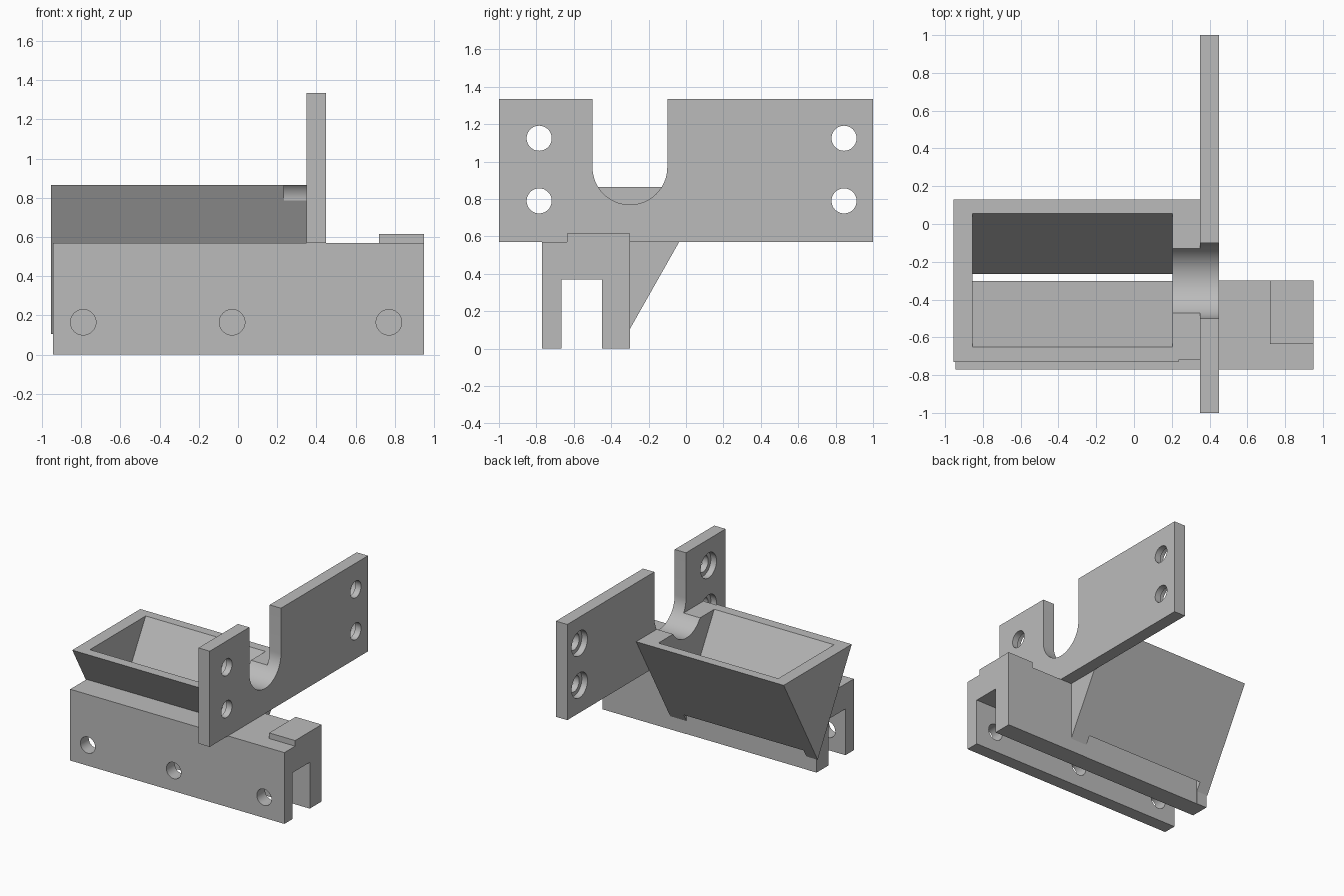
import bpy
import bmesh
import math
from mathutils import Matrix, Vector

cube = bpy.data.objects.get("Cube")
if cube:
    bpy.data.objects.remove(cube, do_unlink=True)

grey = bpy.data.materials.new("plain grey")
grey.use_nodes = True
grey.diffuse_color = (0.5, 0.5, 0.5, 1)
grey.node_tree.nodes["Principled BSDF"].inputs["Base Color"].default_value = grey.diffuse_color


def add_object(name, bm):
    bmesh.ops.recalc_face_normals(bm, faces=bm.faces[:])
    mesh = bpy.data.meshes.new(name)
    bm.to_mesh(mesh)
    bm.free()
    mesh.materials.append(grey)
    obj = bpy.data.objects.new(name, mesh)
    bpy.context.collection.objects.link(obj)
    return obj


def extrude_x(name, profile, x0, x1):
    """Solid with a (y, z) profile running from x0 to x1."""
    bm = bmesh.new()
    face = bm.faces.new([bm.verts.new((x0, y, z)) for y, z in profile])
    grown = bmesh.ops.extrude_face_region(bm, geom=[face])["geom"]
    verts = [v for v in grown if isinstance(v, bmesh.types.BMVert)]
    bmesh.ops.translate(bm, verts=verts, vec=(x1 - x0, 0, 0))
    return add_object(name, bm)


def box(name, x0, x1, y0, y1, z0, z1):
    return extrude_x(name, [(y0, z0), (y1, z0), (y1, z1), (y0, z1)], x0, x1)


def cylinder(name, centre, radius, length, axis):
    bm = bmesh.new()
    turn = Vector((0, 0, 1)).rotation_difference(Vector(axis)).to_matrix().to_4x4()
    bmesh.ops.create_cone(bm, cap_ends=True, segments=48, radius1=radius, radius2=radius,
                          depth=length, matrix=Matrix.Translation(centre) @ turn)
    return add_object(name, bm)


def combine(target, others, operation="DIFFERENCE"):
    for other in others:
        mod = target.modifiers.new(other.name, "BOOLEAN")
        mod.operation = operation
        mod.solver = "EXACT"
        mod.object = other
    graph = bpy.context.evaluated_depsgraph_get()
    mesh = bpy.data.meshes.new_from_object(target.evaluated_get(graph))
    target.modifiers.clear()
    target.data = mesh


X, Y = (1, 0, 0), (0, 1, 0)
MID = -0.30            # centre line of hopper and notch, back of the clamp
TOP, DECK = 0.865, 0.57
helpers = []

# Clamp block straddling a rail, with a locating pad on top
clamp = extrude_x("clamp_block", [(-0.77, 0), (-0.665, 0), (-0.665, 0.37), (-0.45, 0.37),
                                  (-0.45, 0), (MID, 0), (MID, DECK), (-0.77, DECK)], -0.945, 0.95)
pad = box("locating_pad", 0.72, 0.95, -0.635, MID, DECK, 0.615)

# V-shaped hopper
hopper = extrude_x("hopper", [(-0.73, TOP), (MID, 0.105), (0.13, TOP)], -0.955, 0.35)

# Upright mounting plate
plate = box("mounting_plate", 0.35, 0.45, -1, 1, DECK, 1.335)

# Hopper cavity with a drop slot at the bottom
cavity = extrude_x("cavity_cutter", [(-0.65, 1), (-0.65, TOP), (MID - 0.002, 0.255),
                                     (MID - 0.002, -0.1), (-0.265, -0.1), (-0.265, 0.31),
                                     (0.055, TOP), (0.055, 1)], -0.855, 0.205)

# Round-bottomed notch through the plate and hopper end wall
arc = [math.pi + math.pi * i / 32 for i in range(33)]
notch_profile = [(MID + 0.2 * math.cos(a), 0.97 + 0.2 * math.sin(a)) for a in arc]
notch = extrude_x("notch_cutter", notch_profile + [(-0.1, 1.5), (-0.5, 1.5)], 0.1, 0.6)

# Plate screw holes with counterbores on the hopper side
bolts, bores = [], []
for y in (-0.785, 0.845):
    for z in (0.79, 1.125):
        bolts.append(cylinder("bolt_cutter", (0.4, y, z), 0.067, 0.4, X))
        bores.append(cylinder("bore_cutter", (0.3175, y, z), 0.1, 0.165, X))

# Clamp screw holes through the front leg only
screws = [cylinder("screw_cutter", (x, -0.72, 0.165), 0.065, 0.2, Y) for x in (-0.79, -0.03, 0.77)]

# Hopper is trimmed where the clamp passes through it
trim = box("trim_cutter", -0.945, 0.95, -0.77, MID, -0.1, DECK)

combine(hopper, [trim, cavity, notch] + bores)
combine(clamp, [cavity] + screws)
combine(plate, [notch] + bolts + bores)

helpers = [cavity, notch, trim] + bolts + bores + screws
for helper in helpers:
    bpy.data.objects.remove(helper, do_unlink=True)

# Smooth the round cuts and keep the edges sharp
bpy.ops.object.select_all(action="DESELECT")
for part in (clamp, pad, hopper, plate):
    part.select_set(True)
bpy.context.view_layer.objects.active = clamp
bpy.ops.object.shade_smooth_by_angle(angle=math.radians(25))
